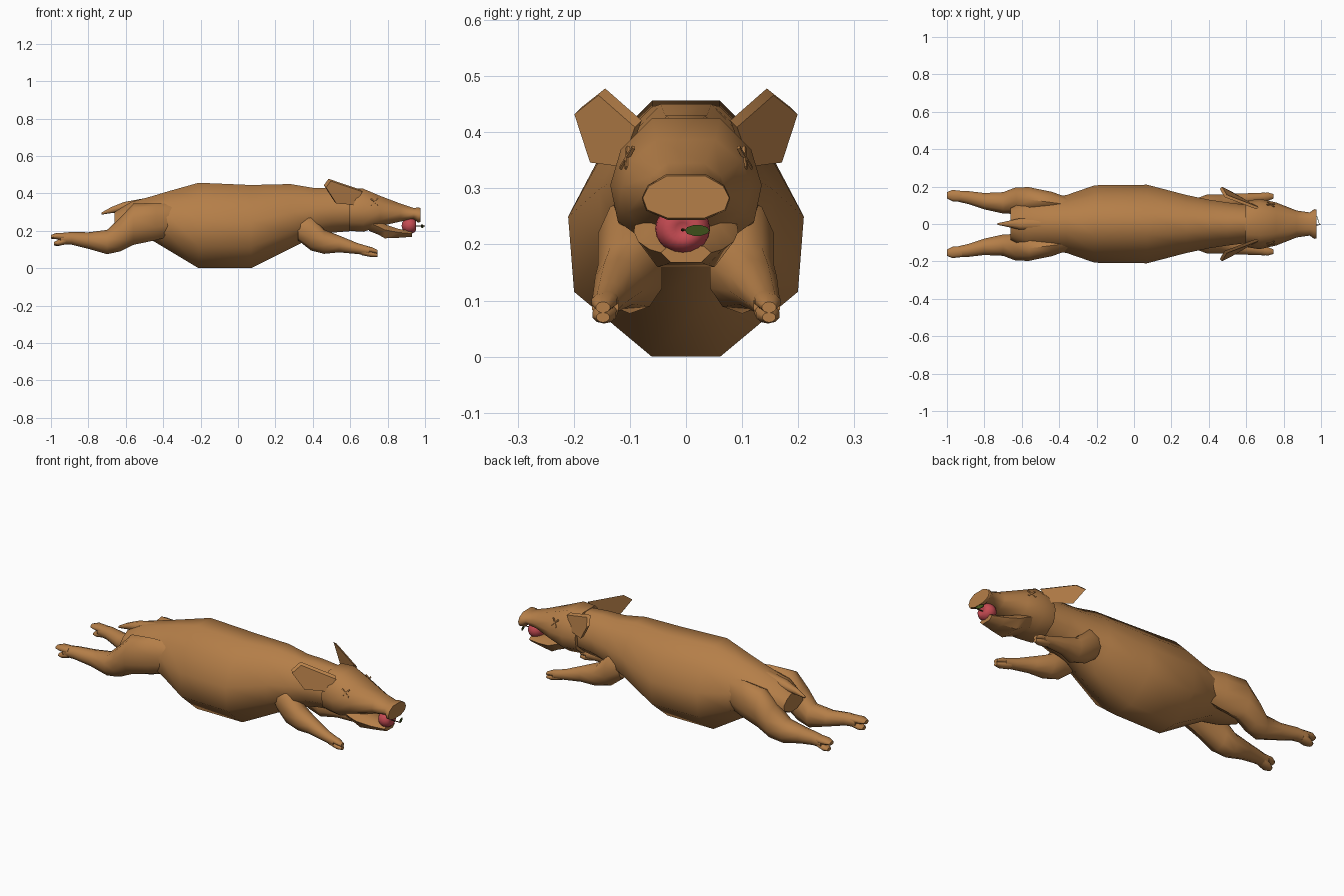
import bpy, bmesh, math
from mathutils import Vector, Matrix

if "Cube" in bpy.data.objects:
    bpy.data.objects.remove(bpy.data.objects["Cube"])


def material(name, rgb):
    m = bpy.data.materials.new(name)
    m.diffuse_color = (*rgb, 1)
    m.use_nodes = True
    m.node_tree.nodes["Principled BSDF"].inputs["Base Color"].default_value = m.diffuse_color
    return m


ROAST = material("roast brown", (0.46, 0.21, 0.065))
RED = material("apple red", (0.56, 0.07, 0.085))
GREEN = material("leaf green", (0.055, 0.095, 0.012))
STEM = material("stem brown", (0.08, 0.04, 0.015))


def finish(bm, name, mat, mirror=False, angle=50):
    bmesh.ops.recalc_face_normals(bm, faces=bm.faces[:])
    me = bpy.data.meshes.new(name)
    bm.to_mesh(me)
    bm.free()
    ob = bpy.data.objects.new(name, me)
    bpy.context.collection.objects.link(ob)
    me.materials.append(mat)
    if mirror:
        ob.modifiers.new("mirror", "MIRROR").use_axis = (False, True, False)
        ob.modifiers["mirror"].use_mirror_merge = False
    bpy.ops.object.select_all(action="DESELECT")
    ob.select_set(True)
    bpy.context.view_layer.objects.active = ob
    bpy.ops.object.shade_smooth_by_angle(angle=math.radians(angle))
    return ob


def skin(bm, rings):
    """Join point rings into a closed tube."""
    vs = [[bm.verts.new(p) for p in r] for r in rings]
    n = len(vs[0])
    for a, b in zip(vs, vs[1:]):
        for i in range(n):
            bm.faces.new((a[i], a[(i + 1) % n], b[(i + 1) % n], b[i]))
    bm.faces.new(vs[0])
    bm.faces.new(vs[-1])


def section_loft(name, profile, stations):
    """Symmetric half profile (y, t) scaled to (x, half width, bottom, top)."""
    loop = profile + [(-y, t) for y, t in reversed(profile)]
    bm = bmesh.new()
    skin(bm, [[(x, y * w, zb + t * (zt - zb)) for y, t in loop]
              for x, w, zb, zt in stations])
    return finish(bm, name, ROAST)


def tube(bm, stations, n=10):
    """Elliptic rings (x, y, z, ry, rz) across x."""
    rings = []
    for x, y, z, ry, rz in stations:
        rings.append([(x, y + ry * math.cos(2 * math.pi * (i + .5) / n),
                       z + rz * math.sin(2 * math.pi * (i + .5) / n)) for i in range(n)])
    skin(bm, rings)


# Body
section_loft("body", [(.29, 1), (.72, .8), (1, .56), (.95, .26), (.29, 0)], [
    (.62, .10, .20, .42), (.50, .115, .19, .43), (.40, .13, .165, .43),
    (.28, .155, .105, .45), (.07, .21, 0, .445), (-.21, .207, 0, .457),
    (-.36, .155, .09, .415), (-.46, .14, .15, .385), (-.57, .13, .17, .355),
    (-.66, .085, .20, .30)])

# Head with snout disc
head = section_loft("head", [(.45, 1), (.86, .76), (1, .48), (.9, .2), (.42, 0)], [
    (.595, .122, .20, .425), (.67, .135, .195, .425), (.76, .115, .225, .387),
    (.87, .072, .25, .345), (.94, .062, .262, .322), (.963, .079, .244, .325),
    (.975, .077, .247, .322)])

# Lower jaw
section_loft("lower_jaw", [(.7, 1), (1, .6), (.6, 0)], [
    (.70, .09, .20, .27), (.75, .093, .18, .25), (.785, .085, .16, .235),
    (.86, .065, .163, .21), (.93, .045, .168, .197)])

# Front legs with split hooves
bm = bmesh.new()
tube(bm, [(.32, .09, .22, .045, .07), (.39, .10, .19, .06, .095),
          (.46, .10, .142, .06, .065), (.54, .12, .13, .044, .045),
          (.64, .137, .105, .03, .029), (.70, .144, .092, .025, .024)])
tube(bm, [(.66, .14, .105, .022, .02), (.715, .146, .098, .024, .015), (.745, .148, .088, .013, .010)])
tube(bm, [(.66, .14, .09, .022, .02), (.715, .146, .074, .022, .015), (.745, .148, .07, .012, .009)])
finish(bm, "front_legs", ROAST, True)

# Hind legs with split hooves
bm = bmesh.new()
tube(bm, [(-.33, .10, .26, .035, .08), (-.44, .115, .25, .06, .10),
          (-.56, .13, .235, .07, .11), (-.63, .125, .18, .075, .09),
          (-.70, .113, .14, .06, .065), (-.80, .122, .148, .046, .044),
          (-.89, .142, .16, .036, .034), (-.95, .15, .158, .03, .03)])
tube(bm, [(-.92, .148, .168, .03, .022), (-.97, .152, .172, .032, .017), (-1, .153, .168, .018, .010)])
tube(bm, [(-.92, .148, .15, .03, .022), (-.96, .152, .136, .03, .017), (-.985, .153, .13, .016, .009)])
finish(bm, "hind_legs", ROAST, True)

# Tail
bm = bmesh.new()
tube(bm, [(-.42, 0, .375, .035, .015), (-.61, 0, .328, .033, .028),
          (-.68, 0, .31, .016, .017), (-.73, 0, .292, .005, .006)], 8)
finish(bm, "tail", ROAST)

# Ears: thin swept plates
bm = bmesh.new()
outline = [(.66, .085, .415), (.49, .15, .472), (.465, .193, .438),
           (.52, .165, .352), (.615, .11, .345)]
skin(bm, [[Vector(p) + o for p in outline]
          for o in (Vector((.006, .006, -.006)), Vector((-.006, -.006, .006)))])
finish(bm, "ears", ROAST, True, 30)

# Crossed slits for eyes, laid on the head surface
hit, pos, nor, _ = head.closest_point_on_mesh(Vector((.735, .12, .36)))
bm = bmesh.new()
basis = nor.to_track_quat("Z", "Y").to_matrix().to_4x4()
for turn in (45, -45):
    bmesh.ops.create_cube(bm, size=1, matrix=Matrix.Translation(pos) @ basis
                          @ Matrix.Rotation(math.radians(turn), 4, "Z")
                          @ Matrix.Diagonal((.055, .007, .006, 1)))
finish(bm, "eyes", ROAST, True, 30)

# Apple, with a dimple facing forward
bm = bmesh.new()
bmesh.ops.create_uvsphere(bm, u_segments=20, v_segments=12, radius=1)
for v in bm.verts:
    r = math.hypot(v.co.x, v.co.y)
    z = v.co.z
    if z > 0:
        z -= .4 * max(0, 1 - r / .6)
    v.co = Vector((.918 + .043 * z, -.006 + .049 * v.co.x, .228 + .044 * v.co.y))
finish(bm, "apple", RED)

# Apple stem
bm = bmesh.new()
tube(bm, [(.93, -.006, .226, .003, .003), (.975, -.006, .226, .003, .003),
          (1.0, -.003, .226, .002, .002)], 6)
finish(bm, "apple_stem", STEM)

# Leaf
bm = bmesh.new()
leaf = [(.02 - .022 * math.cos(a), .225 + .010 * math.sin(a))
        for a in [i * math.pi / 5 for i in range(10)]]
skin(bm, [[(.983 + dx - .3 * (y - .02), y, z) for y, z in leaf] for dx in (0, .003)])
finish(bm, "leaf", GREEN, False, 30)
